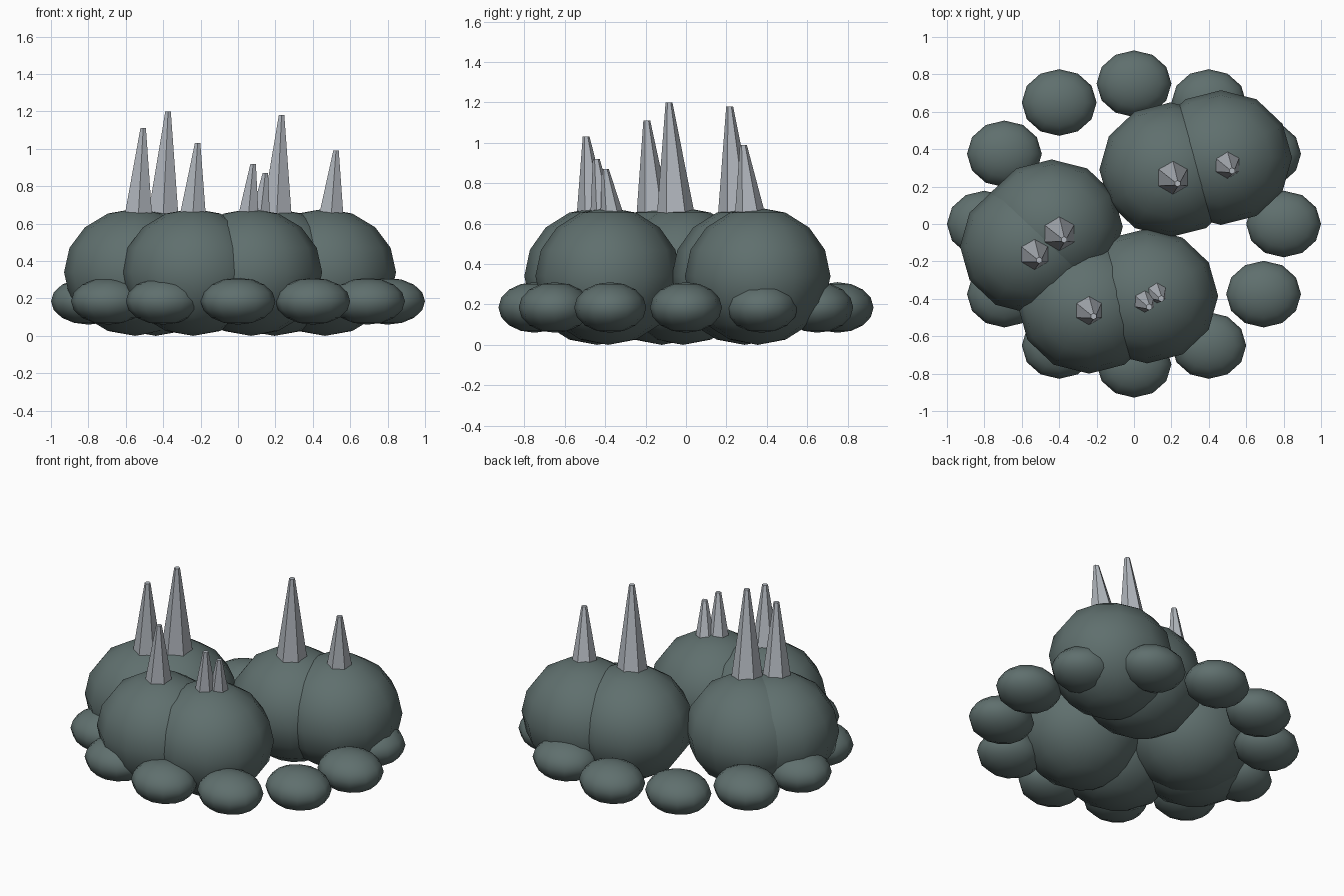
import bpy, math
from mathutils import Matrix

if "Cube" in bpy.data.objects:
    bpy.data.objects.remove(bpy.data.objects["Cube"], do_unlink=True)


def make_material(name, rgb):
    mat = bpy.data.materials.new(name)
    mat.use_nodes = True
    mat.diffuse_color = (*rgb, 1)
    mat.node_tree.nodes["Principled BSDF"].inputs["Base Color"].default_value = (*rgb, 1)
    return mat


rock = make_material("dark green grey rock", (0.115, 0.16, 0.155))
bone = make_material("pale grey spike", (0.44, 0.47, 0.51))


def boulder(name, centre, radii, rings=8):
    bpy.ops.mesh.primitive_uv_sphere_add(segments=12, ring_count=rings, radius=1, location=centre)
    ob = bpy.context.object
    ob.name = name
    ob.scale = radii
    ob.data.materials.append(rock)
    bpy.ops.object.shade_smooth()


def spike(name, x, y, radius, top):
    # six-sided blunt cone, sheared so that it leans forward
    base = 0.64
    height = top - base
    bpy.ops.mesh.primitive_cone_add(vertices=6, radius1=radius, radius2=0.017, depth=height)
    ob = bpy.context.object
    ob.name = name
    lean = Matrix.Identity(4)
    lean[0][2] = 0.026 / height
    lean[1][2] = -0.034 / height
    ob.data.transform(lean @ Matrix.Translation((0, 0, height / 2)))
    ob.location = (x, y, base)
    ob.data.materials.append(bone)


# Large mounds, in three overlapping pairs
mounds = {
    "right_mound_inner": (-0.44, -0.015),
    "right_mound_outer": (-0.55, -0.12),
    "front_mound_right": (-0.24, -0.44),
    "front_mound_left": (0.07, -0.385),
    "back_mound_right": (0.195, 0.29),
    "back_mound_left": (0.465, 0.355),
}
for name, (x, y) in mounds.items():
    boulder(name, (x, y, 0.34), (0.38, 0.36, 0.34))

# Ring of small flattened stones
for i in range(12):
    a = math.tau * i / 12
    boulder(f"ring_stone_{i + 1}", (0.8 * math.cos(a), 0.75 * math.sin(a), 0.185),
            (0.2, 0.178, 0.125))

# Spikes on top of the mounds: x, y, base radius, tip height
spikes = [
    (-0.40, -0.05, 0.094, 1.20),
    (-0.533, -0.16, 0.085, 1.11),
    (-0.242, -0.46, 0.081, 1.03),
    (0.055, -0.41, 0.063, 0.92),
    (0.12, -0.365, 0.058, 0.87),
    (0.207, 0.25, 0.092, 1.18),
    (0.498, 0.318, 0.076, 0.99),
]
for i, values in enumerate(spikes):
    spike(f"spike_{i + 1}", *values)
